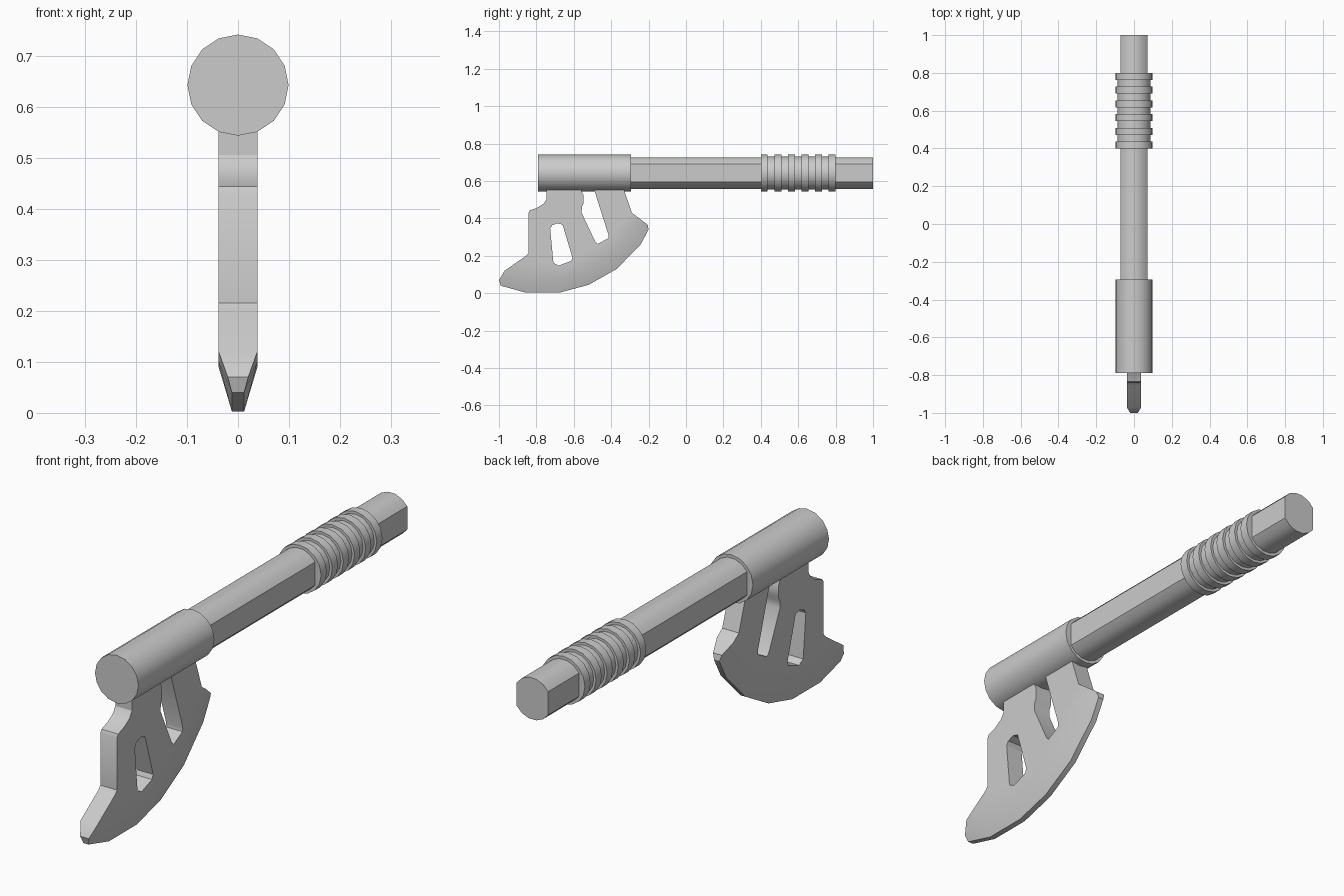
import bpy, bmesh, math

if "Cube" in bpy.data.objects:
    bpy.data.objects.remove(bpy.data.objects["Cube"], do_unlink=True)

steel = bpy.data.materials.new("grey steel")
steel.use_nodes = True
GREY = (0.6, 0.6, 0.6, 1)
steel.diffuse_color = GREY
steel.node_tree.nodes["Principled BSDF"].inputs["Base Color"].default_value = GREY

AXIS_Z = 0.642


def finish(name, bm):
    bmesh.ops.recalc_face_normals(bm, faces=bm.faces)
    mesh = bpy.data.meshes.new(name)
    bm.to_mesh(mesh)
    bm.free()
    obj = bpy.data.objects.new(name, mesh)
    bpy.context.collection.objects.link(obj)
    mesh.materials.append(steel)
    bpy.ops.object.select_all(action='DESELECT')
    obj.select_set(True)
    bpy.context.view_layer.objects.active = obj
    bpy.ops.object.shade_smooth_by_angle(angle=math.radians(30))


def rod(name, radius, y0, y1, flat_sides=False):
    """Sixteen-sided bar along y, optionally with a flat on each side."""
    turn = 0.5 if flat_sides else 0
    angles = [(i + turn) * math.tau / 16 for i in range(16)]
    if flat_sides:
        angles = [a for a in angles if abs(math.sin(a)) > 0.3]
    bm = bmesh.new()
    a, b = [[bm.verts.new((radius * math.cos(t), y, AXIS_Z + radius * math.sin(t)))
             for t in angles] for y in (y0, y1)]
    for i in range(len(a)):
        bm.faces.new((a[i - 1], a[i], b[i], b[i - 1]))
    bm.faces.new(a)
    bm.faces.new(b)
    finish(name, bm)


# Shaft, head socket and ribbed grip
rod("shaft", 0.0865, -0.31, 1.0, flat_sides=True)
rod("head_socket", 0.099, -0.79, -0.295)
rod("grip_sleeve", 0.088, 0.41, 0.79)
for i in range(6):
    y = 0.4 + i * 0.0725
    rod(f"grip_ring_{i + 1}", 0.099, y, y + 0.037)

# Blade: (y, z) where the bevel starts, and (y, z, half width) of the cutting edge
THICK = 0.038
shoulder = [(-0.97, 0.12), (-0.95, 0.10), (-0.85, 0.09), (-0.69, 0.09),
            (-0.56, 0.12), (-0.43, 0.195), (-0.32, 0.305), (-0.28, 0.36), (-0.255, 0.404)]
edge = [(-1.0, 0.07, 0.02), (-0.99, 0.04, 0.012), (-0.857, 0.003, 0.012),
        (-0.676, 0.003, 0.012), (-0.52, 0.045, 0.012), (-0.37, 0.13, 0.012),
        (-0.243, 0.26, 0.012), (-0.2, 0.34, 0.012), (-0.205, 0.366, 0.02)]
# Upper outline: rear stem, open slot, front stem
upper = [(-0.29, 0.43), (-0.33, 0.55), (-0.345, 0.6), (-0.505, 0.6), (-0.49, 0.55),
         (-0.414, 0.31), (-0.416, 0.293), (-0.473, 0.263), (-0.485, 0.275),
         (-0.558, 0.43), (-0.557, 0.46), (-0.548, 0.48), (-0.548, 0.525),
         (-0.56, 0.55), (-0.56, 0.6), (-0.745, 0.6), (-0.745, 0.505),
         (-0.76, 0.48), (-0.795, 0.457), (-0.835, 0.443), (-0.842, 0.43), (-0.842, 0.215),
         (-0.855, 0.2)]
window = [(-0.726, 0.345), (-0.716, 0.363), (-0.687, 0.374), (-0.66, 0.366),
          (-0.607, 0.19), (-0.615, 0.172), (-0.682, 0.147), (-0.709, 0.163)]

bm = bmesh.new()
outline = shoulder + upper
rings, holes, rims = [], [], []
for s in (1, -1):
    ring = [bm.verts.new((s * THICK, y, z)) for y, z in outline]
    hole = [bm.verts.new((s * THICK, y, z)) for y, z in window]
    rim = [bm.verts.new((s * w, y, z)) for y, z, w in edge]
    loops = [bm.edges.new((l[i - 1], l[i])) for l in (ring, hole) for i in range(len(l))]
    bmesh.ops.triangle_fill(bm, edges=loops, use_beauty=True, normal=(s, 0, 0))
    for i in range(len(edge) - 1):
        bm.faces.new((ring[i], ring[i + 1], rim[i + 1], rim[i]))
    rings.append(ring)
    holes.append(hole)
    rims.append(rim)


def bridge(pair, first, last):
    a, b = pair
    for i in range(first, last):
        j = (i + 1) % len(a)
        bm.faces.new((a[i], a[j], b[j], b[i]))


n = len(shoulder)
bridge(rings, n - 1, len(outline))
bridge(holes, 0, len(window))
bridge(rims, 0, n - 1)
for k in (0, n - 1):
    bm.faces.new((rings[0][k], rings[1][k], rims[1][k], rims[0][k]))
finish("axe_blade", bm)
